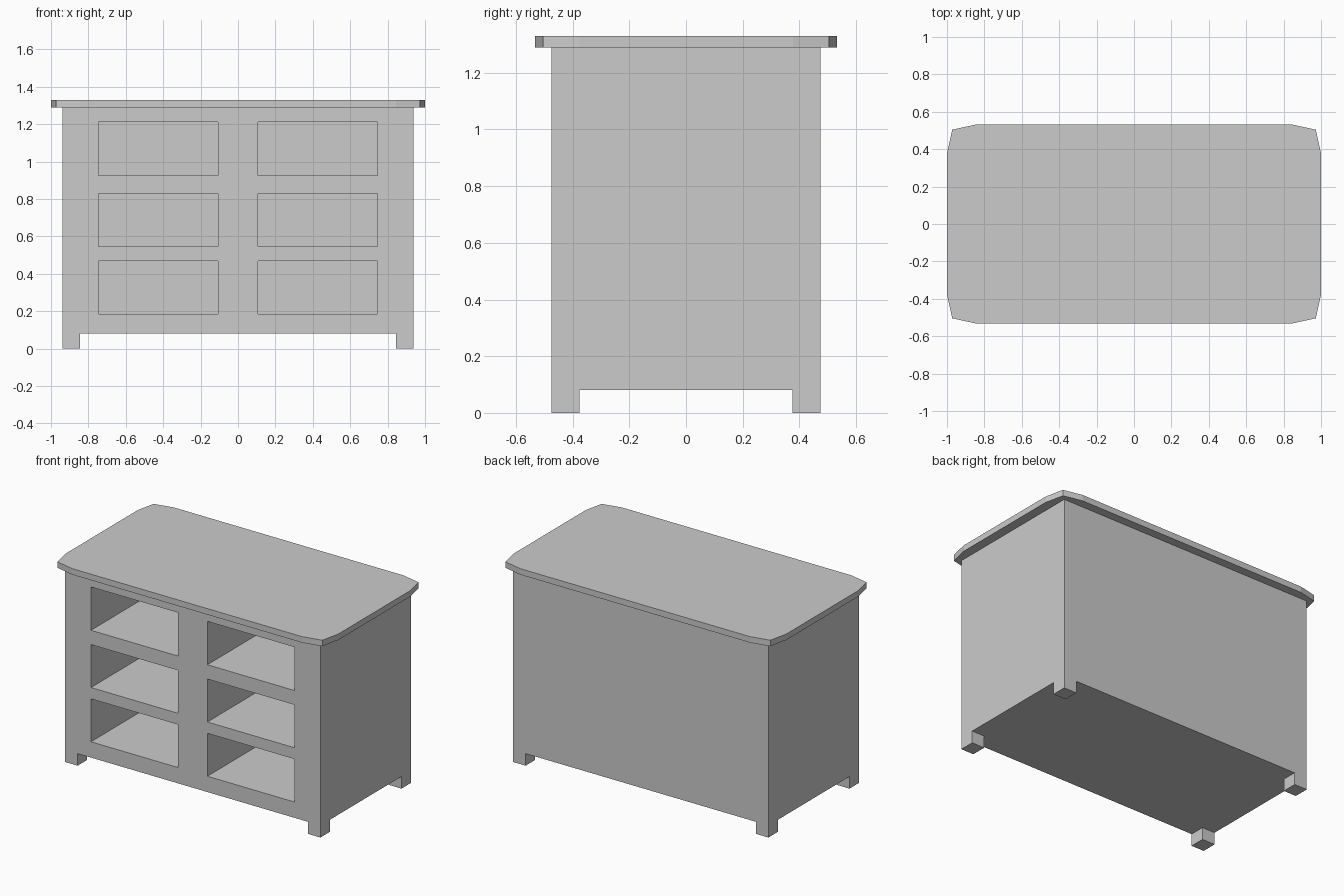
import bpy
import bmesh
from mathutils import Matrix, Vector

cube = bpy.data.objects.get("Cube")
if cube:
    bpy.data.objects.remove(cube, do_unlink=True)

# One plain grey finish
grey = bpy.data.materials.new("plain grey")
grey.use_nodes = True
colour = (0.6, 0.6, 0.6, 1)
grey.diffuse_color = colour
grey.node_tree.nodes["Principled BSDF"].inputs["Base Color"].default_value = colour


def make_object(name, bm):
    bmesh.ops.recalc_face_normals(bm, faces=bm.faces)
    mesh = bpy.data.meshes.new(name)
    bm.to_mesh(mesh)
    bm.free()
    mesh.materials.append(grey)
    obj = bpy.data.objects.new(name, mesh)
    bpy.context.collection.objects.link(obj)
    return obj


def box(name, x, y, z):
    bm = bmesh.new()
    centre = Vector([sum(r) / 2 for r in (x, y, z)])
    size = [r[1] - r[0] for r in (x, y, z)]
    matrix = Matrix.Translation(centre) @ Matrix.Diagonal((*size, 1))
    bmesh.ops.create_cube(bm, size=1, matrix=matrix)
    return make_object(name, bm)


# Solid cabinet, reaching down to the feet
width, depth, bottom, height = 0.938, 0.475, 0.08, 1.29
cabinet = box("cabinet", (-width, width), (-depth, depth), (0, height))

# Gaps between the feet, and six open drawer bays
cutters = [
    box("side_foot_gap", (-1.2, 1.2), (-0.375, 0.375), (-0.1, bottom)),
    box("front_foot_gap", (-0.845, 0.845), (-0.8, 0.8), (-0.1, bottom)),
]
for x in ((-0.747, -0.108), (0.108, 0.747)):
    for z in ((0.185, 0.47), (0.545, 0.83), (0.925, 1.213)):
        cutters.append(box("drawer_bay", x, (-0.6, 0.39), z))

for cutter in cutters:
    cutter.hide_render = True
    cut = cabinet.modifiers.new("cut", "BOOLEAN")
    cut.operation = "DIFFERENCE"
    cut.solver = "EXACT"
    cut.object = cutter

# Apply the cuts and drop the helpers
graph = bpy.context.evaluated_depsgraph_get()
carved = bpy.data.meshes.new_from_object(cabinet.evaluated_get(graph))
cabinet.modifiers.clear()
cabinet.data = carved
for cutter in cutters:
    bpy.data.objects.remove(cutter, do_unlink=True)

# Table top with corners clipped in three facets
corner = [(1, 0.378), (0.972, 0.504), (0.845, 0.532)]
outline = []
for sx, sy in ((1, 1), (-1, 1), (-1, -1), (1, -1)):
    points = corner if sx * sy > 0 else corner[::-1]
    outline += [(sx * x, sy * y, height) for x, y in points]
bm = bmesh.new()
face = bm.faces.new([bm.verts.new(p) for p in outline])
raised = bmesh.ops.extrude_face_region(bm, geom=[face], use_keep_orig=True)
top_verts = [v for v in raised["geom"] if isinstance(v, bmesh.types.BMVert)]
bmesh.ops.translate(bm, verts=top_verts, vec=(0, 0, 0.04))
make_object("table_top", bm)
